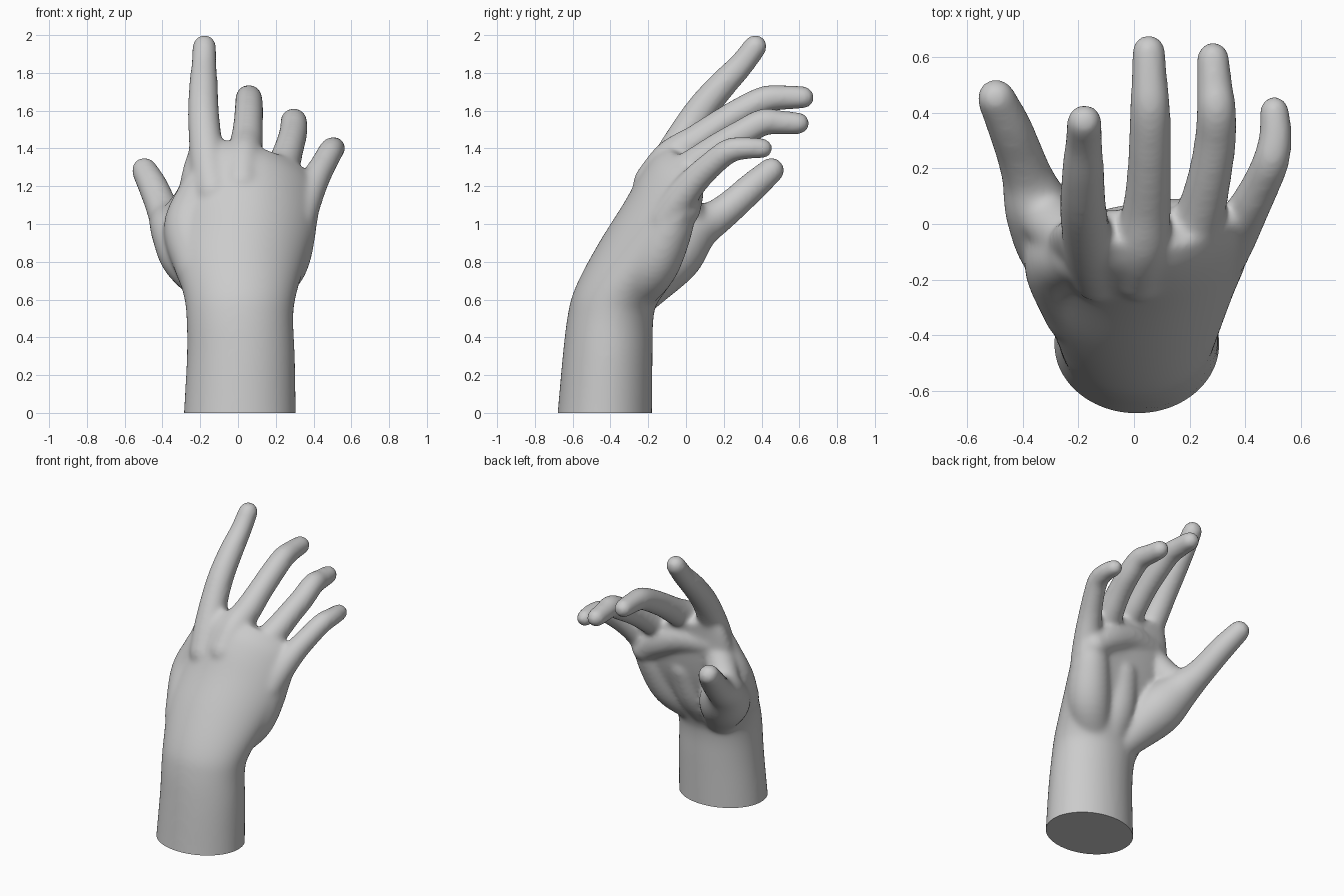
import bpy, bmesh
from math import sin, cos, pi, radians
from mathutils import Vector

if "Cube" in bpy.data.objects:
    bpy.data.objects.remove(bpy.data.objects["Cube"])


def spline(pts, steps):
    """Catmull-Rom samples through vectors of any size."""
    p = [Vector(q) for q in pts]
    p = [p[0] * 2 - p[1]] + p + [p[-1] * 2 - p[-2]]
    out = []
    for i in range(1, len(p) - 2):
        a, b, c, d = p[i - 1:i + 3]
        for k in range(steps):
            t = k / steps
            out.append((b * 2 + (c - a) * t + (a * 2 - b * 5 + c * 4 - d) * t * t
                        + (b * 3 - a - c * 3 + d) * t ** 3) * 0.5)
    return out + [p[-2]]


def loft(bm, rings):
    """Closed skin over a list of equal-length point rings."""
    vs = [[bm.verts.new(c) for c in ring] for ring in rings]
    n = len(vs[0])
    for a, b in zip(vs, vs[1:]):
        for j in range(n):
            bm.faces.new((a[j], a[(j + 1) % n], b[(j + 1) % n], b[j]))
    bm.faces.new(vs[0][::-1])
    bm.faces.new(vs[-1])


def tube(bm, pts, n=24):
    """Round-ended limb through (x, y, z, radius) points."""
    s = spline(pts, 5)
    c, r = [q.to_3d() for q in s], [q[3] for q in s]
    rings = []

    def ring(o, d, rad):
        u = Vector((0, 1, -0.5)).cross(d)
        u = (u if u.length > 0.1 else Vector((1, 0, 0)).cross(d)).normalized()
        w = d.cross(u)
        rings.append([o + (u * cos(2 * pi * j / n) + w * sin(2 * pi * j / n)) * rad for j in range(n)])

    d0, d1 = (c[1] - c[0]).normalized(), (c[-1] - c[-2]).normalized()
    caps = [radians(a) for a in (85, 68, 50, 33, 16)]
    for a in caps:
        ring(c[0] - d0 * r[0] * sin(a), d0, r[0] * cos(a))
    for i in range(len(c)):
        d = (c[min(i + 1, len(c) - 1)] - c[max(i - 1, 0)]).normalized()
        ring(c[i], d, r[i])
    for a in reversed(caps):
        ring(c[-1] + d1 * r[-1] * sin(a), d1, r[-1] * cos(a))
    loft(bm, rings)


def slab(bm, sections, n=48):
    """Tilted oval sections: cx, cy, cz, half width, half depth, pitch, roll, arch."""
    rings = []
    for cx, cy, cz, hx, hn, pitch, roll, arch in spline(sections, 5):
        p, q = radians(pitch), radians(roll)
        side, nor = Vector((cos(q), 0, -sin(q))), Vector((0, cos(p), -sin(p)))
        ring = []
        for j in range(n):
            a = 2 * pi * j / n
            t, v = cos(a), sin(a)
            bend = arch * t * t * (1 if t > 0 else 0.5)
            ring.append(Vector((cx, cy, cz)) + side * hx * t + nor * (hn * v + bend))
        rings.append(ring)
    loft(bm, rings)


bm = bmesh.new()

# forearm, wrist and palm
slab(bm, [
    (0.01, -.435, -.10, .302, .255, 0, 0, 0),
    (0.01, -.430, 0.00, .297, .250, 0, 0, 0),
    (0.015, -.415, .30, .286, .238, 0, 0, 0),
    (0.01, -.400, 0.50, .283, .227, 4, 0, 0),
    (0.01, -.370, 0.62, .297, .220, 12, 0, .01),
    (0.01, -.270, 0.82, .350, .207, 24, 0, .05),
    (0.04, -.165, 1.03, .375, .183, 28, 2, .09),
    (0.06, -.100, 1.20, .370, .155, 28, 8, .10),
    (0.07, -.060, 1.31, .350, .120, 28, 12, .09),
    (0.08, -.015, 1.38, .310, .080, 30, 14, .07),
])

# four fingers, knuckle to tip
fingers = {
    "index": [(-.13, -.18, 1.17, .10), (-.155, -.10, 1.31, .098), (-.175, -.01, 1.47, .088), (-.183, .08, 1.605, .083),
              (-.183, .19, 1.735, .077), (-.18, .29, 1.84, .068), (-.178, .367, 1.94, .064)],
    "middle": [(.02, -.18, 1.22, .10), (.03, -.075, 1.35, .100), (.045, .05, 1.435, .088), (.053, .17, 1.52, .080),
               (.057, .30, 1.60, .077), (.058, .42, 1.66, .073), (.055, .52, 1.67, .066), (.053, .62, 1.67, .061)],
    "ring": [(.17, -.15, 1.12, .10), (.205, -.05, 1.24, .098), (.245, .06, 1.325, .087), (.273, .18, 1.41, .079),
             (.292, .30, 1.48, .076), (.296, .41, 1.54, .072), (.289, .50, 1.537, .065), (.284, .595, 1.533, .060)],
    "little": [(.32, -.11, 1.02, .09), (.36, -.035, 1.13, .087), (.408, .05, 1.235, .077), (.455, .14, 1.32, .070),
               (.493, .23, 1.388, .067), (.508, .32, 1.402, .060), (.504, .405, 1.40, .055)],
}
for pts in fingers.values():
    tube(bm, pts)

# thumb with its fleshy base
tube(bm, [(-.12, -.23, .655, .125), (-.25, -.075, .84, .165), (-.34, .05, .97, .127),
          (-.38, .16, 1.035, .095), (-.41, .25, 1.105, .085), (-.448, .35, 1.195, .080), (-.495, .452, 1.284, .070)])
# muscle and web between thumb and index
tube(bm, [(-.19, -.30, .76, .14), (-.25, -.14, .98, .145), (-.20, -.11, 1.18, .11)])
tube(bm, [(-.35, .06, 1.0, .095), (-.28, -.01, 1.07, .10), (-.19, -.08, 1.20, .10)])
# heel of the palm on the little-finger side
tube(bm, [(.10, -.29, .63, .12), (.225, -.18, .78, .14), (.29, -.09, .97, .125), (.32, -.04, 1.10, .10)])
# pad below the fingers, and the middle of the palm
tube(bm, [(-.16, -.06, 1.24, .10), (.03, -.03, 1.235, .11), (.2, -.015, 1.17, .11), (.32, -.01, 1.08, .09)])
tube(bm, [(.0, -.25, .65, .12), (.02, -.16, .80, .13), (.05, -.09, 1.0, .12)])

bmesh.ops.recalc_face_normals(bm, faces=bm.faces)
raw = bpy.data.meshes.new("hand_parts")
bm.to_mesh(raw)
bm.free()
hand = bpy.data.objects.new("hand", raw)
bpy.context.collection.objects.link(hand)

# fuse the parts into one soft skin
rm = hand.modifiers.new("fuse", 'REMESH')
rm.mode = 'VOXEL'
rm.voxel_size = 0.012
sm = hand.modifiers.new("soften", 'SMOOTH')
sm.factor = 0.5
sm.iterations = 28
deps = bpy.context.evaluated_depsgraph_get()
skin = bpy.data.meshes.new_from_object(hand.evaluated_get(deps))
hand.modifiers.clear()

# flat cut at the forearm
bm = bmesh.new()
bm.from_mesh(skin)
bmesh.ops.bisect_plane(bm, geom=bm.verts[:] + bm.edges[:] + bm.faces[:], dist=1e-5,
                       plane_co=(0, 0, 0), plane_no=(0, 0, 1), clear_inner=True)
bmesh.ops.holes_fill(bm, edges=[e for e in bm.edges if e.is_boundary], sides=0)
bmesh.ops.recalc_face_normals(bm, faces=bm.faces)
bm.to_mesh(skin)
bm.free()
hand.data = skin
bpy.context.view_layer.objects.active = hand
hand.select_set(True)
bpy.ops.object.shade_smooth_by_angle(angle=radians(50))
